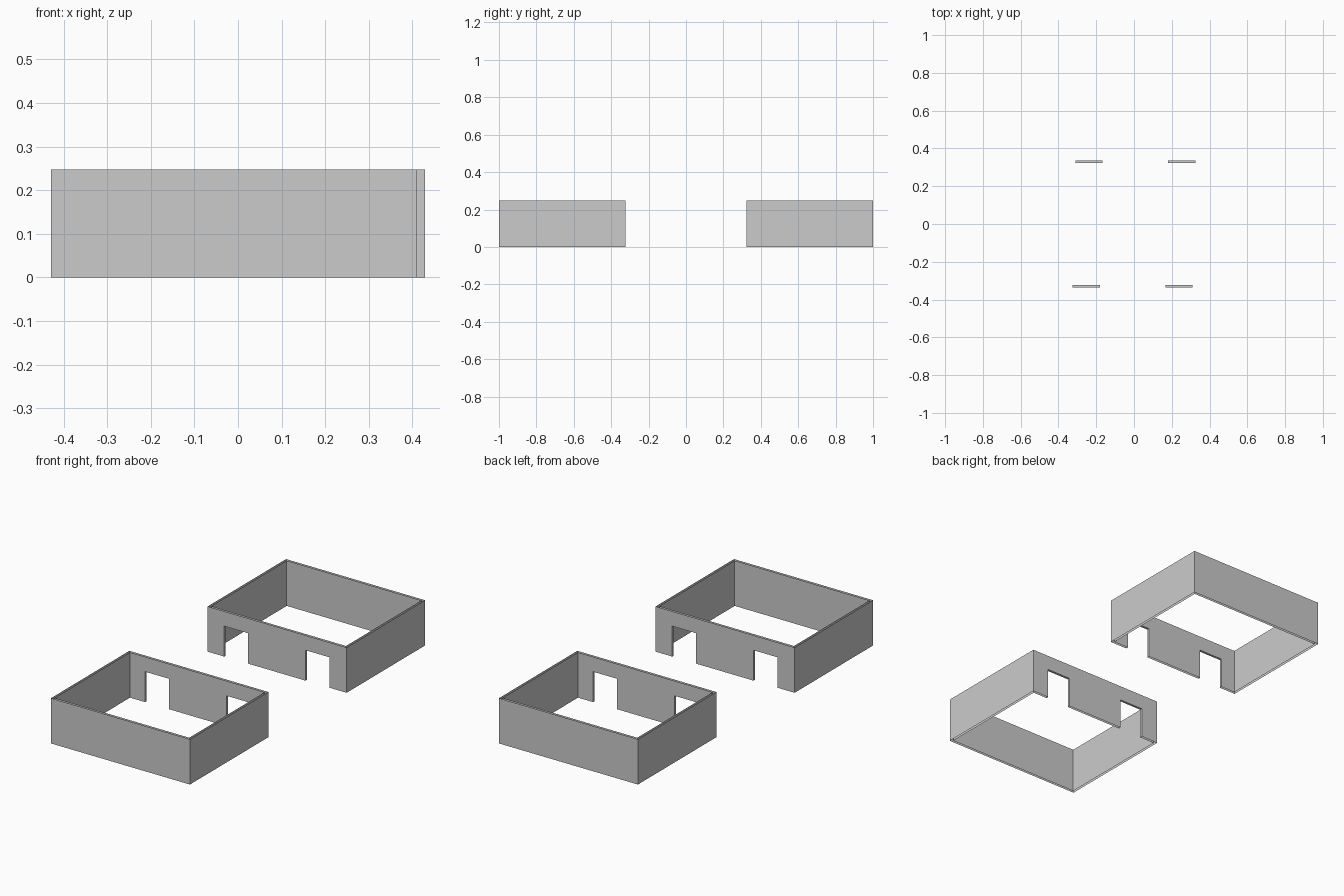
import bpy, bmesh
from math import pi
from mathutils import Matrix

if "Cube" in bpy.data.objects:
    bpy.data.objects.remove(bpy.data.objects["Cube"])

X0, X1 = -0.41, 0.429          # rear enclosure extents
Y0, Y1 = 0.324, 1.0
H, T = 0.247, 0.013            # wall height and thickness
DOOR_H = 0.166
DOORS = [(-0.310, -0.166), (0.181, 0.325)]


def face(bm, pts):
    bm.faces.new([bm.verts.new(p) for p in pts])


def shell(bm, inset, flip):
    """One skin of the walls, open at top and bottom, doorways in the near wall."""
    a, b, c, d = X0 + inset, X1 - inset, Y0 + inset, Y1 - inset
    loops = []
    for p, q in (((b, c), (b, d)), ((b, d), (a, d)), ((a, d), (a, c))):
        loops.append([(*p, 0), (*q, 0), (*q, H), (*p, H)])
    near = [(a, c, 0)]
    for l, r in DOORS:
        near += [(l, c, 0), (l, c, DOOR_H), (r, c, DOOR_H), (r, c, 0)]
    near += [(b, c, 0), (b, c, H), (a, c, H)]
    loops.append(near)
    for pts in loops:
        face(bm, pts[::-1] if flip else pts)


def enclosure(name, angle):
    bm = bmesh.new()
    shell(bm, 0, False)
    shell(bm, T, True)
    # door jambs and lintels joining the two skins
    for l, r in DOORS:
        edge = [(l, 0), (l, DOOR_H), (r, DOOR_H), (r, 0)]
        for (xa, za), (xb, zb) in zip(edge, edge[1:]):
            face(bm, [(xa, Y0, za), (xa, Y0 + T, za),
                      (xb, Y0 + T, zb), (xb, Y0, zb)])
    bmesh.ops.remove_doubles(bm, verts=bm.verts, dist=1e-5)
    bmesh.ops.transform(bm, matrix=Matrix.Rotation(angle, 4, 'Z'), verts=bm.verts)
    mesh = bpy.data.meshes.new(name)
    bm.to_mesh(mesh)
    bm.free()
    bpy.context.collection.objects.link(bpy.data.objects.new(name, mesh))


# two facing enclosures, one turned half a circle
enclosure("rear_walls", 0)
enclosure("front_walls", pi)
